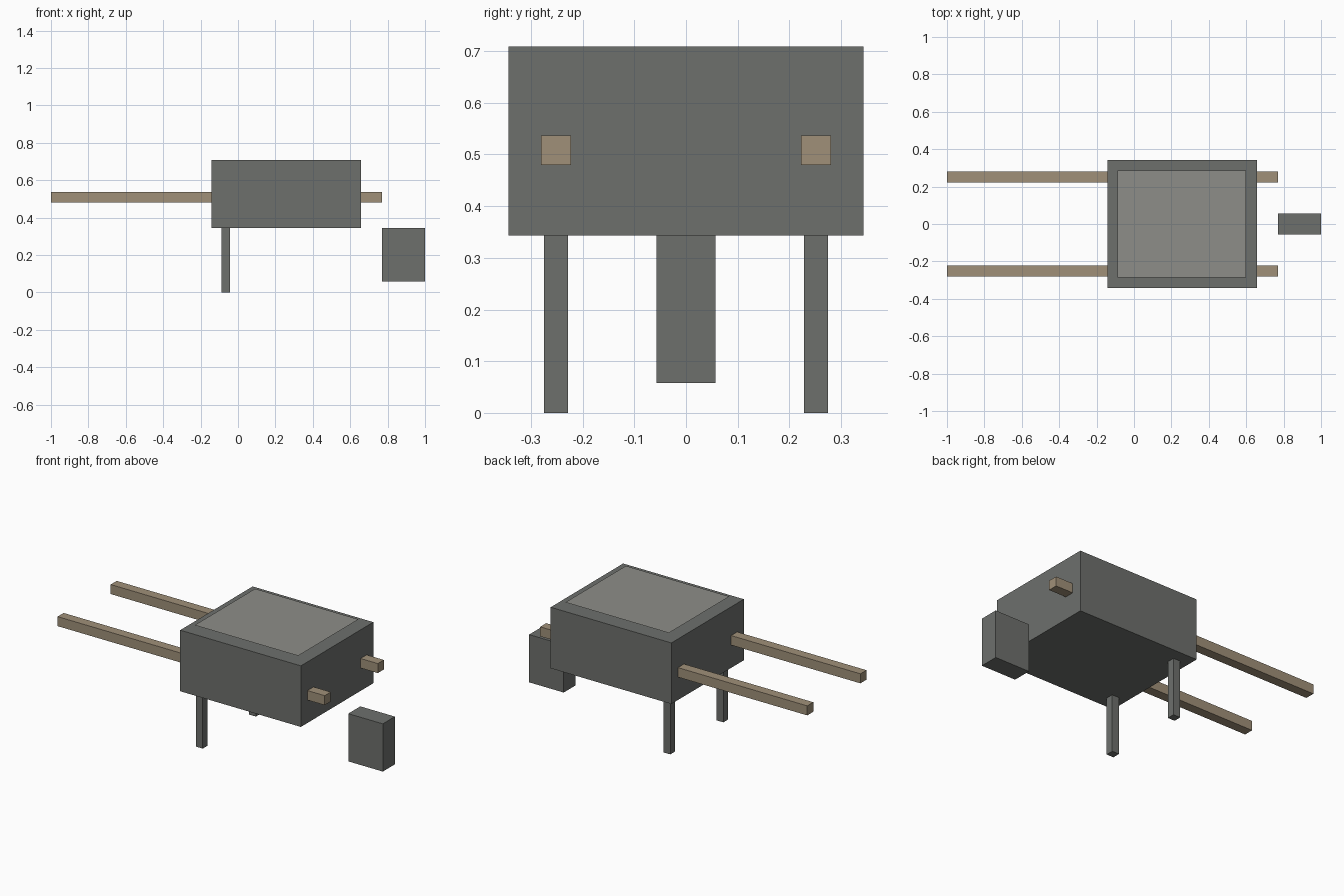
import bpy, bmesh
from mathutils import Matrix, Vector

if "Cube" in bpy.data.objects:
    bpy.data.objects.remove(bpy.data.objects["Cube"])


def material(name, rgb):
    m = bpy.data.materials.new(name)
    m.diffuse_color = (*rgb, 1)
    m.use_nodes = True
    m.node_tree.nodes["Principled BSDF"].inputs["Base Color"].default_value = m.diffuse_color
    return m


iron = material("dark_grey", (0.155, 0.162, 0.152))
wood = material("wood", (0.35, 0.28, 0.19))
pale = material("pale_grey", (0.27, 0.27, 0.25))


def finish(name, bm, mat):
    mesh = bpy.data.meshes.new(name)
    bm.to_mesh(mesh)
    bm.free()
    mesh.materials.append(mat)
    obj = bpy.data.objects.new(name, mesh)
    bpy.context.collection.objects.link(obj)
    return obj


def box(name, lo, hi, mat):
    lo, hi = Vector(lo), Vector(hi)
    bm = bmesh.new()
    bmesh.ops.create_cube(bm, size=1, matrix=Matrix.Translation((lo + hi) / 2)
                          @ Matrix.Diagonal((*(hi - lo), 1)))
    return finish(name, bm, mat)


# Tray body
box("tray", (-0.143, -0.343, 0.343), (0.657, 0.343, 0.709), iron)

# Thin sheet of contents floating just above the tray
bm = bmesh.new()
bmesh.ops.create_grid(bm, x_segments=1, y_segments=1, size=0.5,
                      matrix=Matrix.Translation((0.256, 0, 0.732))
                      @ Matrix.Diagonal((0.686, 0.572, 1, 1)))
finish("contents_sheet", bm, pale)

# Block wheel
box("wheel", (0.771, -0.057, 0.058), (1.0, 0.057, 0.344), iron)

# Handles running through the tray, and the two rear legs
for side, s in (("right", -1), ("left", 1)):
    y = s * 0.2515
    box(side + "_handle", (-1.0, y - 0.0286, 0.48), (0.771, y + 0.0286, 0.537), wood)
    box(side + "_leg", (-0.088, y - 0.0229, 0), (-0.042, y + 0.0229, 0.343), iron)
